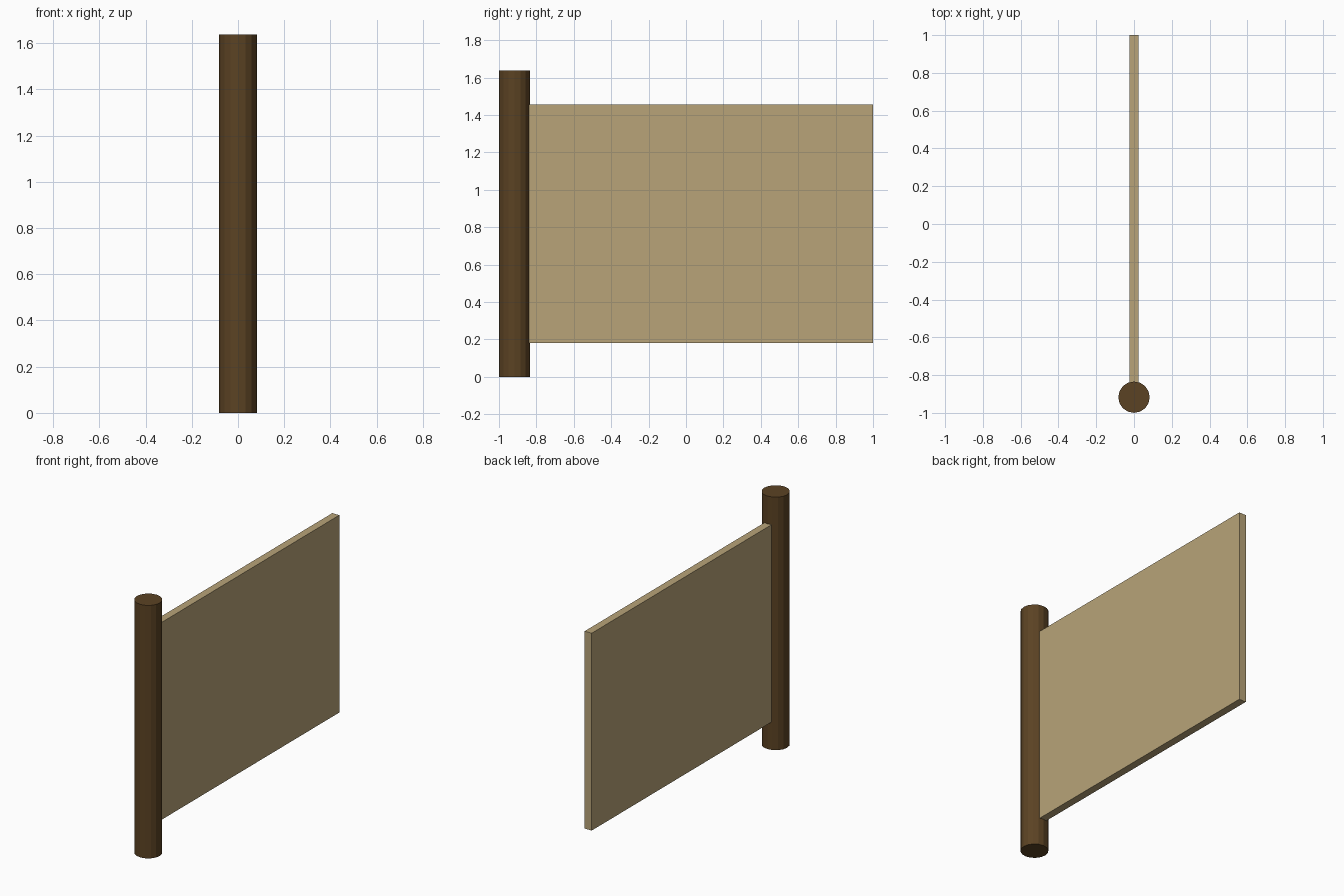
import bpy

if "Cube" in bpy.data.objects:
    bpy.data.objects.remove(bpy.data.objects["Cube"])

POST_R, POST_H = 0.083, 1.637
POST_Y = -1 + POST_R


def material(name, color):
    mat = bpy.data.materials.new(name)
    mat.diffuse_color = color
    mat.use_nodes = True
    mat.node_tree.nodes["Principled BSDF"].inputs["Base Color"].default_value = mat.diffuse_color
    return mat


# Upright round post, 16 flat sides
bpy.ops.mesh.primitive_cylinder_add(vertices=16, radius=POST_R, depth=POST_H,
                                    location=(0, POST_Y, POST_H / 2))
post = bpy.context.object
post.name = "post"
post.data.materials.append(material("dark_wood", (0.105, 0.055, 0.017, 1)))

# Flat panel running back from the post's axis
z0, z1 = 0.18, 1.457
bpy.ops.mesh.primitive_cube_add(size=1, location=(0, (POST_Y + 1) / 2, (z0 + z1) / 2))
panel = bpy.context.object
panel.name = "panel"
panel.scale = (0.05, 1 - POST_Y, z1 - z0)
bpy.ops.object.transform_apply(location=False, rotation=False, scale=True)
panel.data.materials.append(material("pale_panel", (0.48, 0.37, 0.19, 1)))
